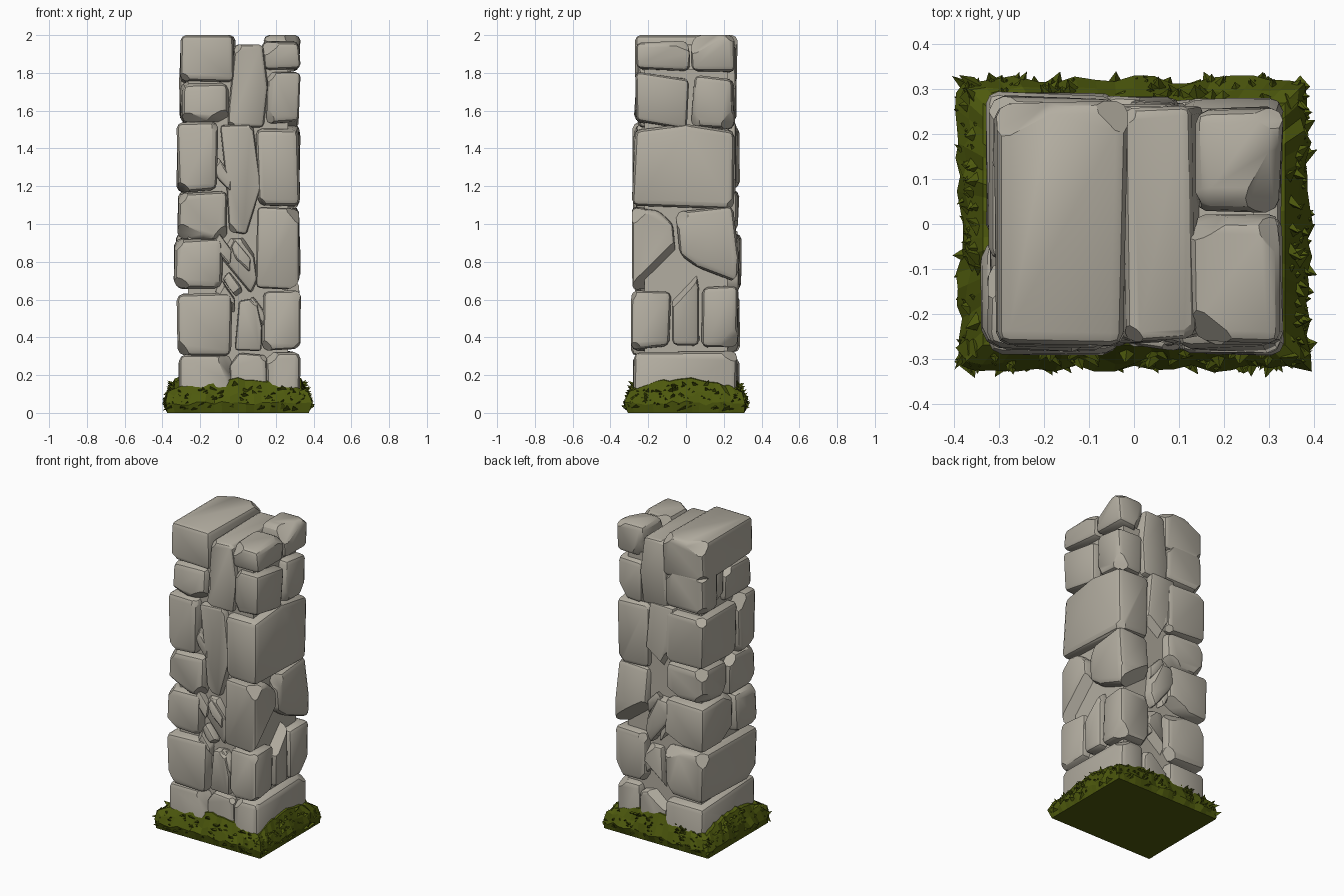
import bpy, bmesh, math, random
from mathutils import Vector

if "Cube" in bpy.data.objects:
    bpy.data.objects.remove(bpy.data.objects["Cube"])

random.seed(11)
R = random.uniform


def material(name, col):
    m = bpy.data.materials.new(name)
    m.diffuse_color = (*col, 1)
    m.use_nodes = True
    m.node_tree.nodes["Principled BSDF"].inputs["Base Color"].default_value = m.diffuse_color
    return m


STONE = material("warm grey stone", (0.45, 0.42, 0.355))
GRASS = material("moss green", (0.075, 0.10, 0.004))


def finish(bm, name, mat, smooth=None):
    bmesh.ops.recalc_face_normals(bm, faces=bm.faces[:])
    me = bpy.data.meshes.new(name)
    bm.to_mesh(me)
    bm.free()
    ob = bpy.data.objects.new(name, me)
    bpy.context.collection.objects.link(ob)
    me.materials.append(mat)
    if smooth:
        bpy.ops.object.select_all(action='DESELECT')
        ob.select_set(True)
        bpy.context.view_layer.objects.active = ob
        bpy.ops.object.shade_smooth_by_angle(angle=math.radians(smooth))


def stone(name, pts, lo, hi, axis='y', chips=3, bevel=0.034):
    """Hewn block: outline (u, z) pushed along an axis, edges worn, corners knocked off."""
    bm = bmesh.new()
    rings = []
    for d in (lo, hi):
        ring = []
        for u, z in pts:
            a, b = u + R(-.008, .008), d + R(-.01, .01)
            z = z if z > 1.9 or z < .05 else z + R(-.012, .012)
            ring.append(bm.verts.new((a, b, z) if axis == 'y' else (b, a, z)))
        rings.append(ring)
    n = len(pts)
    bm.faces.new(rings[0])
    bm.faces.new(rings[1][::-1])
    for i in range(n):
        j = (i + 1) % n
        bm.faces.new((rings[0][i], rings[1][i], rings[1][j], rings[0][j]))
    bmesh.ops.recalc_face_normals(bm, faces=bm.faces[:])
    corners = [v.co.copy() for v in bm.verts]
    mid = sum(corners, Vector()) / len(corners)
    bmesh.ops.bevel(bm, geom=bm.edges[:], offset=bevel * R(.75, 1.15), segments=2,
                    profile=.45, affect='EDGES', clamp_overlap=True)
    # knocked-off corners
    for v in random.sample(corners, chips):
        nrm = Vector([math.copysign(R(.35, 1), c) for c in v - mid]).normalized()
        bmesh.ops.bisect_plane(bm, geom=bm.verts[:] + bm.edges[:] + bm.faces[:],
                               plane_co=v - nrm * R(1.0, 1.8) * bevel, plane_no=nrm, clear_outer=True)
        bmesh.ops.holes_fill(bm, edges=[e for e in bm.edges if e.is_boundary])
    for v in bm.verts:
        v.co.z = min(2, max(.03, v.co.z))
    finish(bm, name, STONE, 30)


def block(name, x0, x1, y0, y1, z0, z1, chips=4):
    stone(name, [(x0, z0), (x1, z0), (x1, z1), (x0, z1)], y0, y1, chips=chips)


# mortar core behind the joints
bm = bmesh.new()
bmesh.ops.create_cube(bm, size=1)
for v in bm.verts:
    v.co = (v.co.x * .53, v.co.y * .44, .03 + (v.co.z + .5) * 1.79)
finish(bm, "inner_core", STONE)

# left column: x range, y range, z range
LEFT = [
    (-.305, -.02, -.27, .265, 1.75, 2.0),
    (-.30, -.05, -.27, .02, 1.54, 1.75),
    (-.31, -.03, .10, .275, 1.54, 1.80),
    (-.285, -.10, .0, .14, 1.56, 1.76),
    (-.32, -.11, -.275, -.08, 1.175, 1.54),
    (-.32, -.04, -.075, .28, 1.19, 1.52),
    (-.315, -.06, -.275, .0, .92, 1.17),
    (-.32, -.03, .01, .28, .95, 1.18),
    (-.335, -.08, -.275, -.04, .66, .92),
    (-.325, -.04, -.03, .285, .66, .94),
    (-.32, -.03, -.285, .28, .31, .635),
    (-.315, -.04, -.28, .28, 0, .30),
]
for i, s in enumerate(LEFT):
    block(f"left_stone_{i + 1}", *s)

# middle column: outlines seen from the front, running through to the back
MIDDLE = [
    ([(-.05, 1.52), (.14, 1.51), (.16, 1.72), (.125, 1.95), (-.02, 1.95), (-.05, 1.64)], -.255, .26),
    ([(-.04, .95), (.05, .95), (.12, 1.2), (.085, 1.53), (-.09, 1.53), (-.06, 1.2)], -.265, .265),
    ([(-.09, .82), (.07, .62), (.10, .70), (.08, .88), (.05, .93), (-.06, .93)], -.255, .28),
    ([(-.01, .33), (.12, .33), (.13, .45), (.10, .61), (.0, .60)], -.275, .27),
    ([(-.04, 0), (.15, 0), (.15, .30), (.0, .32), (-.04, .24)], -.265, .27),
]
for i, (p, lo, hi) in enumerate(MIDDLE):
    stone(f"middle_stone_{i + 1}", p, lo, hi, chips=4, bevel=.02)

# right column: outlines seen from the right side, running inward
RIGHT = [
    ([(-.26, 1.82), (.02, 1.81), (.025, 1.90), (0, 1.97), (-.26, 1.96)], .13),
    ([(.03, 1.80), (.255, 1.81), (.255, 2.0), (.05, 2.0), (.03, 1.95)], .14),
    ([(-.265, 1.54), (.01, 1.51), (.015, 1.77), (-.265, 1.805)], .15),
    ([(.025, 1.52), (.255, 1.50), (.25, 1.77), (.05, 1.79)], .14),
    ([(-.28, 1.10), (.25, 1.085), (.255, 1.49), (0, 1.52), (-.275, 1.49)], .10),
    ([(-.285, .65), (-.09, .67), (-.06, .86), (-.07, 1.0), (-.15, 1.08), (-.285, 1.085)], .10),
    ([(-.03, .84), (.06, .78), (.27, .68), (.285, .82), (.255, 1.09), (-.06, 1.06)], .10),
    ([(-.295, .335), (-.085, .345), (-.08, .64), (-.285, .65)], .13),
    ([(-.075, .35), (.075, .35), (.07, .66), (.04, .78), (-.02, .80), (-.07, .63)], .14),
    ([(.085, .345), (.27, .35), (.275, .67), (.08, .66)], .10),
    ([(-.285, 0), (.27, 0), (.27, .33), (-.28, .32)], .15),
]
for i, (p, x0) in enumerate(RIGHT):
    stone(f"right_stone_{i + 1}", p, x0, .325, 'x', chips=3, bevel=.03)

# broken shards wedged in the joints of the front and back
SHARDS = [(-.09, .88, 1), (-.03, .68, 1), (.01, .84, 1), (-.07, .62, 1), (.10, .55, 1),
          (-.085, 1.27, 1), (-.04, .75, -1), (.04, .9, -1), (-.06, 1.3, -1), (.06, .5, -1)]
for i, (x, z, side) in enumerate(SHARDS):
    y = -.225 * side
    stone(f"shard_{i + 1}", [(x - .05, z + .03), (x - .02, z - .02), (x + .05, z - .10), (x + .05, z - .02), (x - .02, z + .08)],
          y - .04, y + .04, chips=2, bevel=.012)

# grass skirt: wavy mound ring with pointed blades
HX, HY = .375, .308


def rim(t):
    """Point, outward direction and position along the side, t in 0..1."""
    p = t * 4 % 4
    k, f = int(p), (p % 1) * 2 - 1
    sx, sy, n = [(f, -1, (0, -1)), (1, f, (1, 0)), (-f, 1, (0, 1)), (-1, -f, (-1, 0))][k]
    return Vector((sx * HX, sy * HY, 0)), Vector((*n, 0)), f


bm = bmesh.new()
N = 72
LEVELS = [(0, 0), (.012, .05), (-.006, .10), (-.04, 1), (-.075, 2)]  # outward offset, height (1, 2 = crest)
rows = [[] for _ in LEVELS]
for i in range(N):
    p, n, f = rim(i / N)
    crest = .14 + .05 * (1 - f * f) + R(-.008, .008)
    for row, (off, z) in zip(rows, LEVELS):
        o = off + (R(-.01, .01) if 0 < z < 1 else 0)
        h = z + (R(-.015, .015) if z else 0) if z < 1 else crest - .012 * (2 - z)
        row.append(bm.verts.new((p.x * (1 + o / HX), p.y * (1 + o / HY), h)))
for a, b in zip(rows, rows[1:]):
    for i in range(N):
        j = (i + 1) % N
        bm.faces.new((a[i], a[j], b[j], b[i]))
bm.faces.new(rows[0][::-1])
# blades: three-sided spikes leaning outward
for i in range(330):
    p, n, f = rim(R(0, 1))
    h = R(0, 1)
    side = Vector((-n.y, n.x, 0))
    base = p - n * .035 * h + Vector((0, 0, .015 + h * (.09 + .04 * (1 - f * f))))
    w = R(.014, .028)
    tip = base + n * R(.012, .036) + side * R(-.03, .03) + Vector((0, 0, R(.005, .035)))
    tri = [bm.verts.new(base + side * w), bm.verts.new(base - side * w - Vector((0, 0, .008))),
           bm.verts.new(base - n * .02 + Vector((0, 0, .016)))]
    t = bm.verts.new(tip)
    bm.faces.new(tri)
    for k in range(3):
        bm.faces.new((tri[k], tri[(k + 1) % 3], t))
for v in bm.verts:
    v.co.z = max(0, v.co.z)
finish(bm, "grass_skirt", GRASS)
